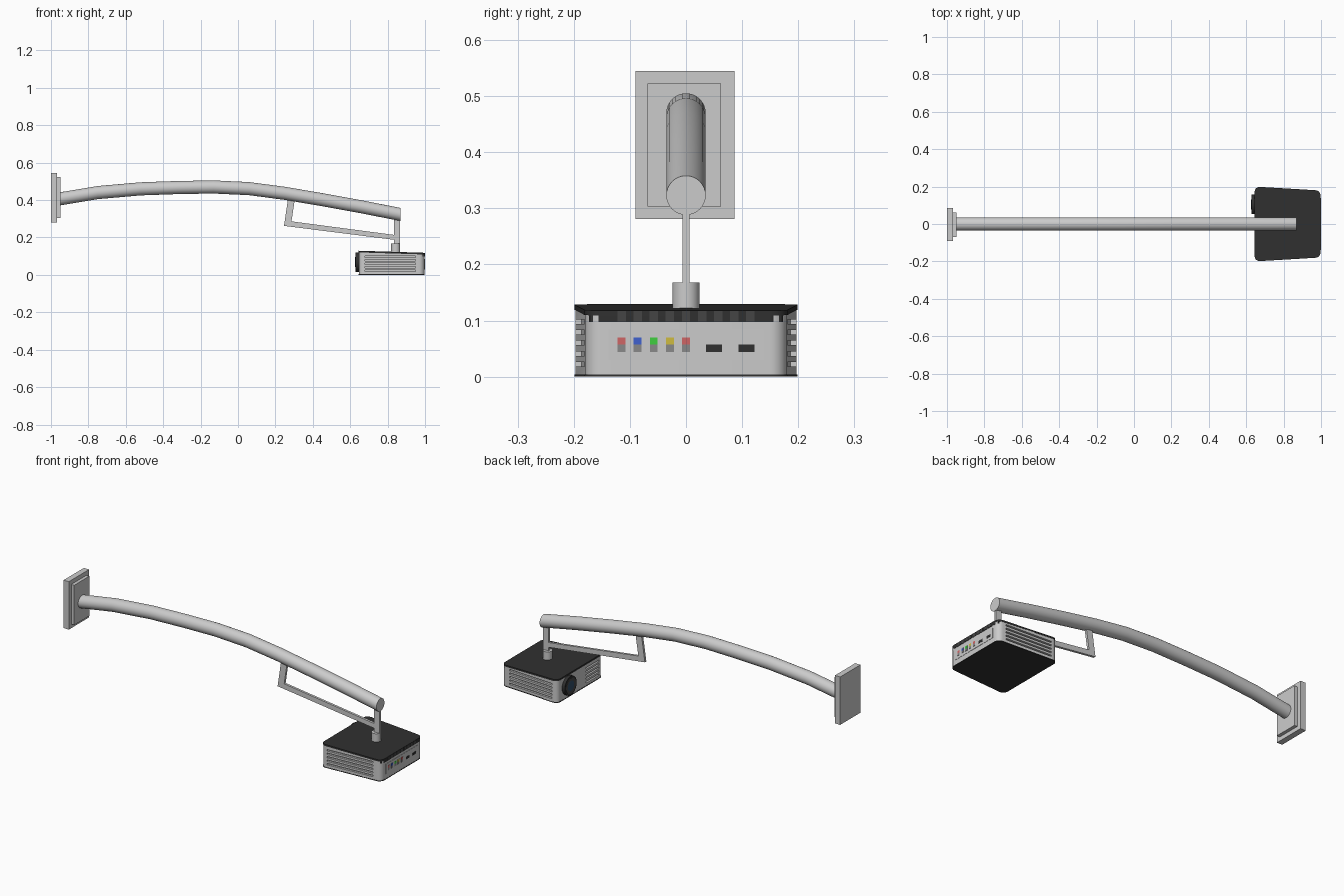
import bpy, bmesh, math
from mathutils import Vector, Matrix

if "Cube" in bpy.data.objects:
    bpy.data.objects.remove(bpy.data.objects["Cube"])


def material(name, rgb):
    m = bpy.data.materials.new(name)
    m.diffuse_color = (*rgb, 1)
    m.use_nodes = True
    m.node_tree.nodes["Principled BSDF"].inputs["Base Color"].default_value = m.diffuse_color
    return m


BLACK = material("black", (0.03, 0.03, 0.03))
DARK = material("dark_grey", (0.06, 0.06, 0.06))
BLUE_GLASS = material("blue_glass", (0.03, 0.07, 0.13))


def finish(name, bm, mat=None, smooth=False):
    bmesh.ops.recalc_face_normals(bm, faces=bm.faces)
    me = bpy.data.meshes.new(name)
    bm.to_mesh(me)
    bm.free()
    ob = bpy.data.objects.new(name, me)
    bpy.context.collection.objects.link(ob)
    if mat:
        me.materials.append(mat)
    if smooth:
        bpy.ops.object.select_all(action='DESELECT')
        bpy.context.view_layer.objects.active = ob
        ob.select_set(True)
        bpy.ops.object.shade_smooth_by_angle(angle=math.radians(35))
    return ob


def add_box(bm, x, y, z, turn=0):
    size = Vector((x[1] - x[0], y[1] - y[0], z[1] - z[0]))
    mid = Vector((sum(x) / 2, sum(y) / 2, sum(z) / 2))
    bmesh.ops.create_cube(bm, size=1, matrix=Matrix.LocRotScale(
        mid, Matrix.Rotation(turn, 3, 'Z'), size))


def box(name, x, y, z, mat=None):
    bm = bmesh.new()
    add_box(bm, x, y, z)
    return finish(name, bm, mat)


def cylinder(name, loc, r, depth, axis='Z', mat=None, r2=None):
    rot = Matrix.Rotation(math.pi / 2, 3, 'Y') if axis == 'X' else None
    bm = bmesh.new()
    bmesh.ops.create_cone(bm, cap_ends=True, segments=32, radius1=r, radius2=r if r2 is None else r2,
                          depth=depth, matrix=Matrix.LocRotScale(Vector(loc), rot, None))
    return finish(name, bm, mat, True)


def extrude_xz(name, pts, half):
    bm = bmesh.new()
    f = bm.faces.new([bm.verts.new((x, -half, z)) for x, z in pts])
    r = bmesh.ops.extrude_face_region(bm, geom=[f])
    bmesh.ops.translate(bm, vec=(0, 2 * half, 0), verts=[v for v in r["geom"] if isinstance(v, bmesh.types.BMVert)])
    return finish(name, bm)


# Projector plan: half width tapers from 0.2 to 0.178, top slopes down
X0, X1 = 0.645, 0.998
def half_width(x): return 0.2 - (x - X0) / (X1 - X0) * 0.021
def top_z(x): return 0.129 - (x - X0) / (X1 - X0) * 0.011


def projector_slab(name, low, high, mat=None, inset=0.0):
    """Rounded trapezoid prism; low and high give z as functions of x."""
    bm = bmesh.new()
    a, b = X0 + inset, X1 - inset
    plan = [(x, s * (half_width(x) - inset)) for x, s in ((a, -1), (b, -1), (b, 1), (a, 1))]
    bot = [bm.verts.new((x, y, low(x))) for x, y in plan]
    top = [bm.verts.new((x, y, high(x))) for x, y in plan]
    bm.faces.new(bot)
    bm.faces.new(top)
    for i in range(4):
        j = (i + 1) % 4
        bm.faces.new((bot[i], bot[j], top[j], top[i]))
    edges = [bm.edges.get((p, q)) for p, q in zip(bot, top)]
    bmesh.ops.bevel(bm, geom=edges, offset=0.028, segments=6, profile=0.5, affect='EDGES')
    return finish(name, bm, mat, True)


# Wall plates
box("wall_plate", (-1, -0.968), (-0.09, 0.086), (0.281, 0.545))
box("wall_plate_step", (-0.968, -0.95), (-0.069, 0.062), (0.303, 0.522))

# Bowed main tube
path = [(-0.955, 0.406), (-0.75, 0.440), (-0.52, 0.460), (-0.32, 0.467), (-0.13, 0.470), (0.06, 0.461),
        (0.25, 0.436), (0.45, 0.402), (0.66, 0.364), (0.868, 0.323)]
N, R = 32, 0.035
bm = bmesh.new()
rings = [[bm.verts.new((x, R * math.cos(2 * math.pi * k / N), z + R * math.sin(2 * math.pi * k / N)))
          for k in range(N)] for x, z in path]
for r, s in zip(rings, rings[1:]):
    for k in range(N):
        bm.faces.new((r[k], r[k - 1], s[k - 1], s[k]))
bm.faces.new(rings[0])
bm.faces.new(rings[-1])
finish("main_tube", bm, smooth=True)

# Brace, drop post and collar
extrude_xz("brace", [(0.27, 0.425), (0.306, 0.42), (0.286, 0.286), (0.84, 0.213),
                     (0.84, 0.187), (0.246, 0.262)], 0.0065)
box("drop_post", (0.834, 0.866), (-0.0065, 0.0065), (0.16, 0.32))
cylinder("collar", (0.843, 0, 0.144), 0.024, 0.048)

# Projector case with grooved sides
body = projector_slab("projector_body", lambda x: 0.004, lambda x: top_z(x) - 0.009, inset=0.001)
taper = math.atan(0.021 / (X1 - X0))
cut = bmesh.new()
for i in range(5):
    z = 0.018 + i * 0.019
    for s in (-1, 1):
        y = s * half_width(0.815)
        add_box(cut, (0.68, 0.95), (y - 0.012, y + 0.012), (z, z + 0.008), -s * taper)
    add_box(cut, (X0 - 0.01, X0 + 0.012), (-0.165, -0.05), (z, z + 0.008))
cutter = finish("groove_cutter", cut)
mod = body.modifiers.new("grooves", 'BOOLEAN')
mod.object = cutter
mod.solver = 'EXACT'
bpy.context.view_layer.objects.active = body
bpy.ops.object.modifier_apply(modifier="grooves")
bpy.data.objects.remove(cutter)

projector_slab("projector_lid", lambda x: top_z(x) - 0.009, top_z, BLACK)
projector_slab("projector_base", lambda x: 0.0, lambda x: 0.004, BLACK)

# Dark vent band on the socket end, with teeth
band = bmesh.new()
hw = half_width(X1)
pts = [(0.962, -hw - 0.001), (X1 - 0.026, -hw), (X1 - 0.008, -hw + 0.008), (X1, -hw + 0.027)]
pts += [(x, -y) for x, y in reversed(pts)]
f = band.faces.new([band.verts.new((x, y, 0.097)) for x, y in pts])
r = bmesh.ops.extrude_face_region(band, geom=[f])
bmesh.ops.translate(band, vec=(0, 0, 0.015), verts=[v for v in r["geom"] if isinstance(v, bmesh.types.BMVert)])
finish("vent_band", band, BLACK)
teeth = bmesh.new()
for i in range(9):
    y = (i - 4) * 0.0287
    add_box(teeth, (X1 - 0.01, X1 + 0.001), (y - 0.0075, y + 0.0075), (0.098, 0.117))
finish("vent_teeth", teeth, DARK)

# Socket panel with coloured and black sockets
box("socket_panel", (0.98, X1 + 0.0005), (-0.138, 0.138), (0.03, 0.084))
colours = {"red": (0.62, 0.13, 0.13), "blue": (0.05, 0.12, 0.62), "green": (0.05, 0.62, 0.05),
           "yellow": (0.62, 0.5, 0.05), "second_red": (0.62, 0.13, 0.13)}
grey = material("socket_grey", (0.25, 0.25, 0.25))
for i, (name, rgb) in enumerate(colours.items()):
    y = -0.115 + i * 0.0288
    box(name + "_socket", (0.985, X1 + 0.002), (y - 0.007, y + 0.007), (0.057, 0.070), material(name, rgb))
    box(name + "_socket_foot", (0.985, X1 + 0.002), (y - 0.007, y + 0.007), (0.044, 0.057), grey)
for i, y in enumerate((0.05, 0.108)):
    box(f"data_socket_{i + 1}", (0.985, X1 + 0.002), (y - 0.0145, y + 0.0145), (0.044, 0.057), BLACK)

# Lens barrel and glass
cylinder("lens_barrel", (0.644, 0.105, 0.068), 0.052, 0.03, 'X', BLACK)
cylinder("lens_rim", (0.628, 0.105, 0.068), 0.043, 0.002, 'X', DARK)
glass = bmesh.new()
bmesh.ops.create_uvsphere(glass, u_segments=24, v_segments=12, radius=1, matrix=Matrix.LocRotScale(
    Vector((0.630, 0.105, 0.068)), None, Vector((0.005, 0.035, 0.035))))
finish("lens_glass", glass, BLUE_GLASS, True)
